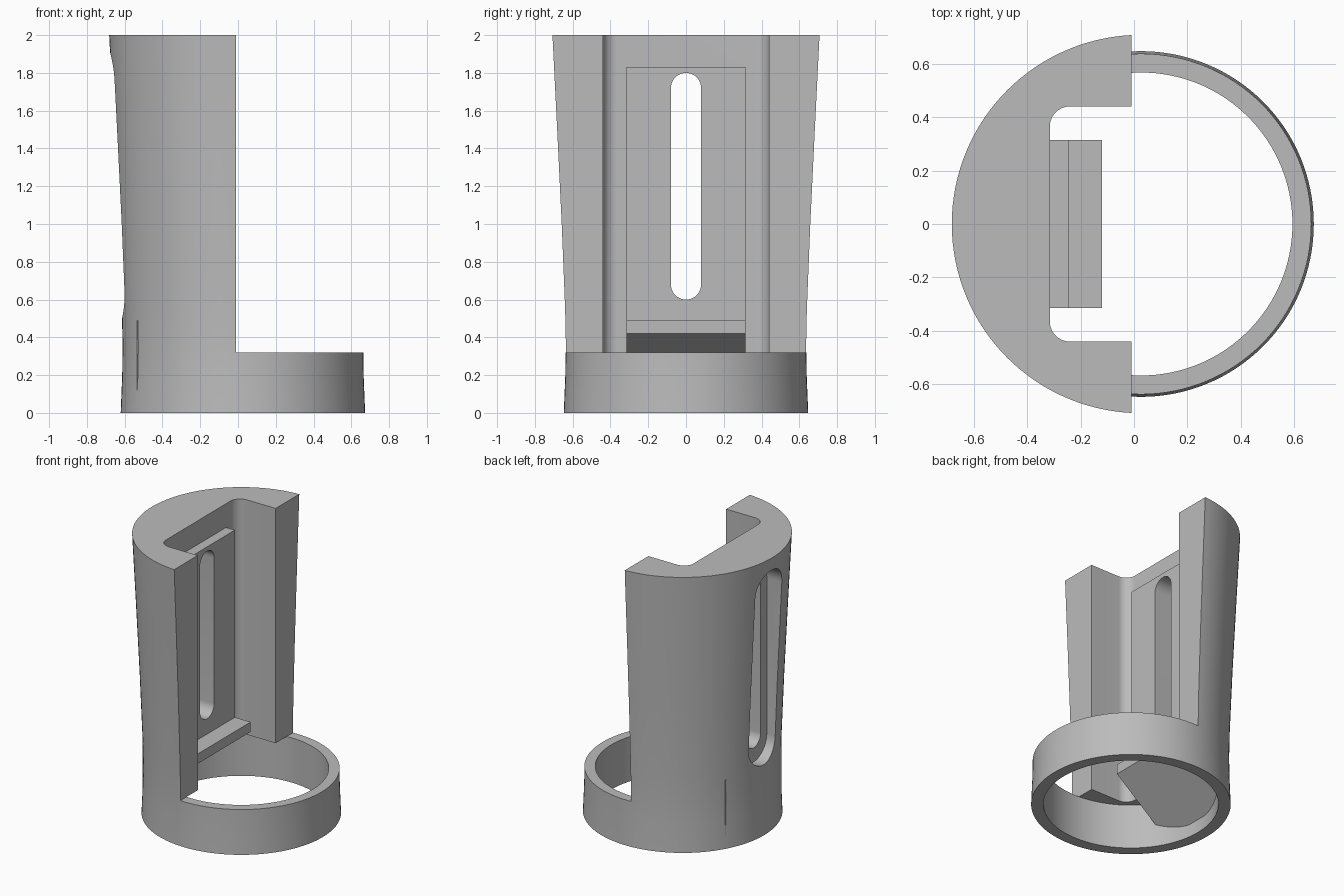
import bpy, bmesh, math
from mathutils import Vector, Matrix

if "Cube" in bpy.data.objects:
    bpy.data.objects.remove(bpy.data.objects["Cube"], do_unlink=True)

CX = 0.026       # axis of the round body
SEG = 128

grey = bpy.data.materials.new("plain_grey")
grey.use_nodes = True
grey.diffuse_color = (0.5, 0.5, 0.5, 1)
grey.node_tree.nodes["Principled BSDF"].inputs["Base Color"].default_value = (0.5, 0.5, 0.5, 1)


def make_object(name, bm):
    bmesh.ops.recalc_face_normals(bm, faces=bm.faces)
    mesh = bpy.data.meshes.new(name)
    bm.to_mesh(mesh)
    bm.free()
    mesh.materials.append(grey)
    obj = bpy.data.objects.new(name, mesh)
    bpy.context.collection.objects.link(obj)
    return obj


def turned(name, profile):
    """Solid of revolution from (radius, height) pairs, capped at both ends."""
    bm = bmesh.new()
    rings = []
    for r, z in profile:
        rings.append([bm.verts.new((CX + r * math.cos(a), r * math.sin(a), z))
                      for a in (2 * math.pi * i / SEG for i in range(SEG))])
    for low, high in zip(rings, rings[1:]):
        for i in range(SEG):
            j = (i + 1) % SEG
            bm.faces.new((low[i], low[j], high[j], high[i]))
    bm.faces.new(rings[0])
    bm.faces.new(rings[-1])
    return make_object(name, bm)


def prism(name, points, direction):
    """Extrude a closed outline of 3D points along a direction."""
    bm = bmesh.new()
    face = bm.faces.new([bm.verts.new(p) for p in points])
    ext = bmesh.ops.extrude_face_region(bm, geom=[face])
    verts = [g for g in ext["geom"] if isinstance(g, bmesh.types.BMVert)]
    bmesh.ops.translate(bm, verts=verts, vec=Vector(direction))
    return make_object(name, bm)


def arc(cx, cy, r, start, end, steps):
    return [(cx + r * math.cos(math.radians(start + (end - start) * i / steps)),
             cy + r * math.sin(math.radians(start + (end - start) * i / steps)))
            for i in range(steps + 1)]


def slot(name, half_width, low, high, x0, x1):
    """Round-ended upright slot running along x."""
    outline = (arc(0, high - half_width, half_width, 0, 180, 20)
               + arc(0, low + half_width, half_width, 180, 360, 20))
    return prism(name, [(x0, y, z) for y, z in outline], (x1 - x0, 0, 0))


def combine(target, tool, operation):
    mod = target.modifiers.new(operation, "BOOLEAN")
    mod.operation = operation
    mod.solver = "EXACT"
    mod.object = tool
    bpy.context.view_layer.objects.active = target
    bpy.ops.object.modifier_apply(modifier=mod.name)
    bpy.data.objects.remove(tool, do_unlink=True)


# Flared round body
body = turned("holder_body", [(0.647, 0), (0.639, 0.2), (0.637, 0.36), (0.641, 0.55),
                              (0.659, 1.0), (0.683, 1.5), (0.708, 2.0)])

# Open half above the base ring
combine(body, prism("open_half", [(-0.01, -1, 0.32), (1, -1, 0.32), (1, 1, 0.32), (-0.01, 1, 0.32)],
                    (0, 0, 2)), "DIFFERENCE")

# Bore of the base ring
combine(body, turned("ring_bore", [(0.567, -0.1), (0.567, 0.32)]), "DIFFERENCE")

# Recess with rounded inner corners
recess = ([(0.1, 0.44)] + arc(-0.24, 0.365, 0.075, 90, 180, 10)
          + arc(-0.24, -0.365, 0.075, 180, 270, 10) + [(0.1, -0.44)])
combine(body, prism("recess", [(x, y, 0.25) for x, y in recess], (0, 0, 2)), "DIFFERENCE")

# Backing plate with its shelf and sloped support
insert = [(-0.535, 0.09), (-0.12, 0.42), (-0.12, 0.49), (-0.245, 0.49),
          (-0.245, 1.83), (-0.4, 1.83), (-0.4, 0.49), (-0.535, 0.49)]
combine(body, prism("plate_and_shelf", [(x, -0.315, z) for x, z in insert], (0, 0.63, 0)), "UNION")

# Through slot and wider outer pocket
combine(body, slot("through_slot", 0.08, 0.6, 1.8, -1, 0), "DIFFERENCE")
combine(body, slot("outer_pocket", 0.15, 0.5, 1.91, -1, -0.535), "DIFFERENCE")

# Smooth round walls, sharp edges kept
bpy.ops.object.select_all(action="DESELECT")
body.select_set(True)
bpy.context.view_layer.objects.active = body
bpy.ops.object.shade_smooth_by_angle(angle=math.radians(25))
